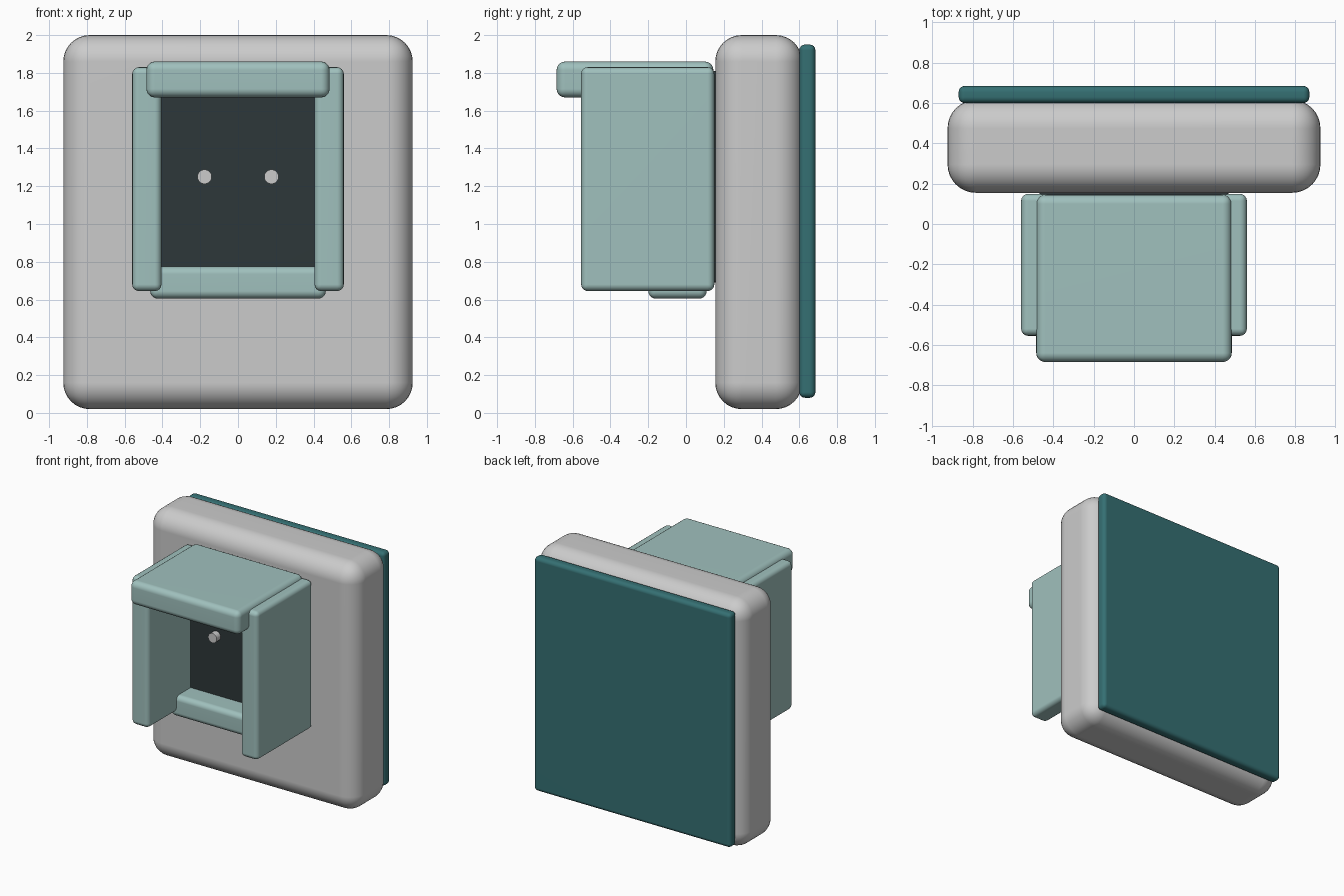
import bpy, bmesh
from math import radians

if "Cube" in bpy.data.objects:
    bpy.data.objects.remove(bpy.data.objects["Cube"])


def material(name, rgb):
    m = bpy.data.materials.new(name)
    m.diffuse_color = (*rgb, 1)
    m.use_nodes = True
    m.node_tree.nodes["Principled BSDF"].inputs["Base Color"].default_value = m.diffuse_color
    return m


PALE = material("pale_teal", (0.35, 0.53, 0.51))
DEEP = material("deep_teal", (0.035, 0.16, 0.17))
DARK = material("charcoal", (0.027, 0.038, 0.041))


def finish(name, bm, mat):
    me = bpy.data.meshes.new(name)
    bm.to_mesh(me)
    bm.free()
    ob = bpy.data.objects.new(name, me)
    bpy.context.collection.objects.link(ob)
    if mat:
        me.materials.append(mat)
    bpy.ops.object.select_all(action='DESELECT')
    ob.select_set(True)
    bpy.context.view_layer.objects.active = ob
    bpy.ops.object.shade_smooth_by_angle(angle=radians(40))
    wn = ob.modifiers.new("flat_face_normals", 'WEIGHTED_NORMAL')
    wn.keep_sharp = True
    return ob


def rounded_box(name, xs, ys, zs, radius, segments, mat=None):
    bm = bmesh.new()
    bmesh.ops.create_cube(bm, size=1)
    for v in bm.verts:
        for i, (lo, hi) in enumerate((xs, ys, zs)):
            v.co[i] = hi if v.co[i] > 0 else lo
    bmesh.ops.bevel(bm, geom=bm.edges[:], offset=radius, segments=segments,
                    profile=0.5, affect='EDGES')
    return finish(name, bm, mat)


# Main housing and the back cover
rounded_box("housing", (-0.925, 0.925), (0.155, 0.615), (0.02, 2.0), 0.14, 8)
rounded_box("back_cover", (-0.87, 0.87), (0.60, 0.685), (0.08, 1.95), 0.03, 4, DEEP)

# Holder: roof, bottom lip and contact panel
rounded_box("holder_roof", (-0.485, 0.485), (-0.685, 0.145), (1.67, 1.86), 0.045, 5, PALE)
rounded_box("holder_lip", (-0.465, 0.465), (-0.20, 0.11), (0.605, 0.775), 0.04, 5, PALE)
rounded_box("contact_panel", (-0.47, 0.47), (-0.02, 0.17), (0.69, 1.81), 0.015, 3, DARK)

for side, s in (("left", -1), ("right", 1)):
    # Holder side walls
    xs = sorted((s * 0.405, s * 0.56))
    rounded_box(f"holder_wall_{side}", xs, (-0.555, 0.15), (0.645, 1.83), 0.035, 4, PALE)

    # Charging pins
    bm = bmesh.new()
    bmesh.ops.create_cone(bm, cap_ends=True, segments=32, radius1=0.038,
                          radius2=0.038, depth=0.08)
    for v in bm.verts:
        x, y, z = v.co
        v.co = (x + s * 0.177, -0.03 - z, y + 1.25)
    finish(f"charging_pin_{side}", bm, None)
